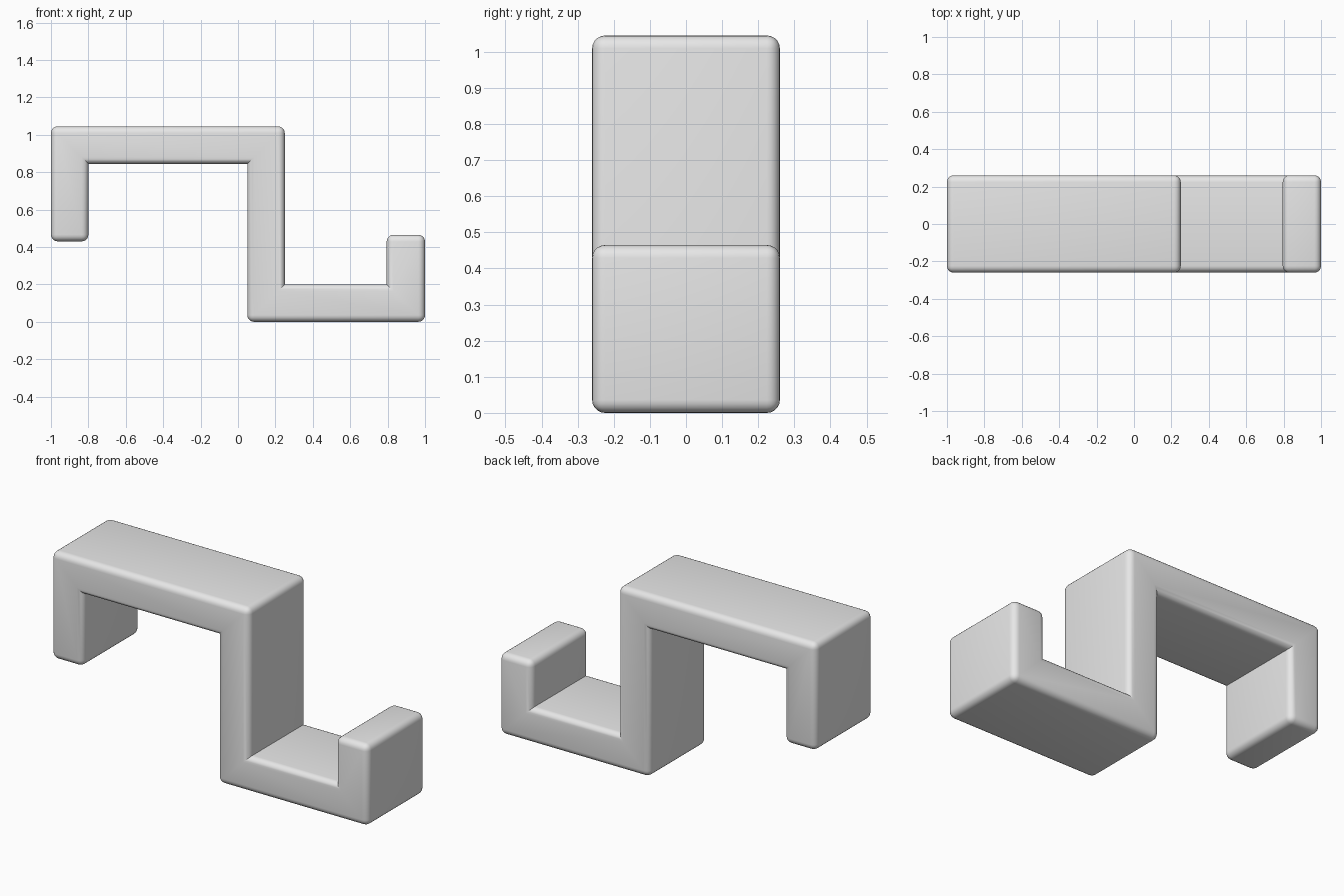
import bpy
import bmesh
from mathutils import Vector

cube = bpy.data.objects.get("Cube")
if cube:
    bpy.data.objects.remove(cube, do_unlink=True)

HALF_DEPTH = 0.26
ROUNDING = 0.036

# Plain grey finish
grey = bpy.data.materials.new("light_grey")
grey.use_nodes = True
colour = (0.8, 0.8, 0.8, 1)
grey.diffuse_color = colour
grey.node_tree.nodes["Principled BSDF"].inputs["Base Color"].default_value = colour

# Outline of the bent strip, as (x, z) corners
outline = [
    (-1, 0.43), (-0.8, 0.43), (-0.8, 0.845), (0.05, 0.845),
    (0.05, 0), (1, 0), (1, 0.465), (0.795, 0.465),
    (0.795, 0.2), (0.25, 0.2), (0.25, 1.045), (-1, 1.045),
]

# Extrude the outline along the depth
bm = bmesh.new()
face = bm.faces.new([bm.verts.new((x, -HALF_DEPTH, z)) for x, z in outline])
extruded = bmesh.ops.extrude_face_region(bm, geom=[face], use_keep_orig=True)
new_verts = [g for g in extruded["geom"] if isinstance(g, bmesh.types.BMVert)]
bmesh.ops.translate(bm, vec=Vector((0, 2 * HALF_DEPTH, 0)), verts=new_verts)
bmesh.ops.recalc_face_normals(bm, faces=bm.faces)

# Round the outer edges and keep the inner bends sharp
convex = [e for e in bm.edges if e.calc_face_angle_signed() > 0.1]
bmesh.ops.bevel(bm, geom=convex, offset=ROUNDING, offset_type='OFFSET',
                segments=5, profile=0.5, affect='EDGES', clamp_overlap=True)

mesh = bpy.data.meshes.new("hook_bracket")
bm.to_mesh(mesh)
bm.free()
mesh.materials.append(grey)
bracket = bpy.data.objects.new("hook_bracket", mesh)
bpy.context.collection.objects.link(bracket)

# Smooth shading with crisp inner bends
bpy.ops.object.select_all(action='DESELECT')
bracket.select_set(True)
bpy.context.view_layer.objects.active = bracket
bpy.ops.object.shade_smooth_by_angle(angle=0.6)
